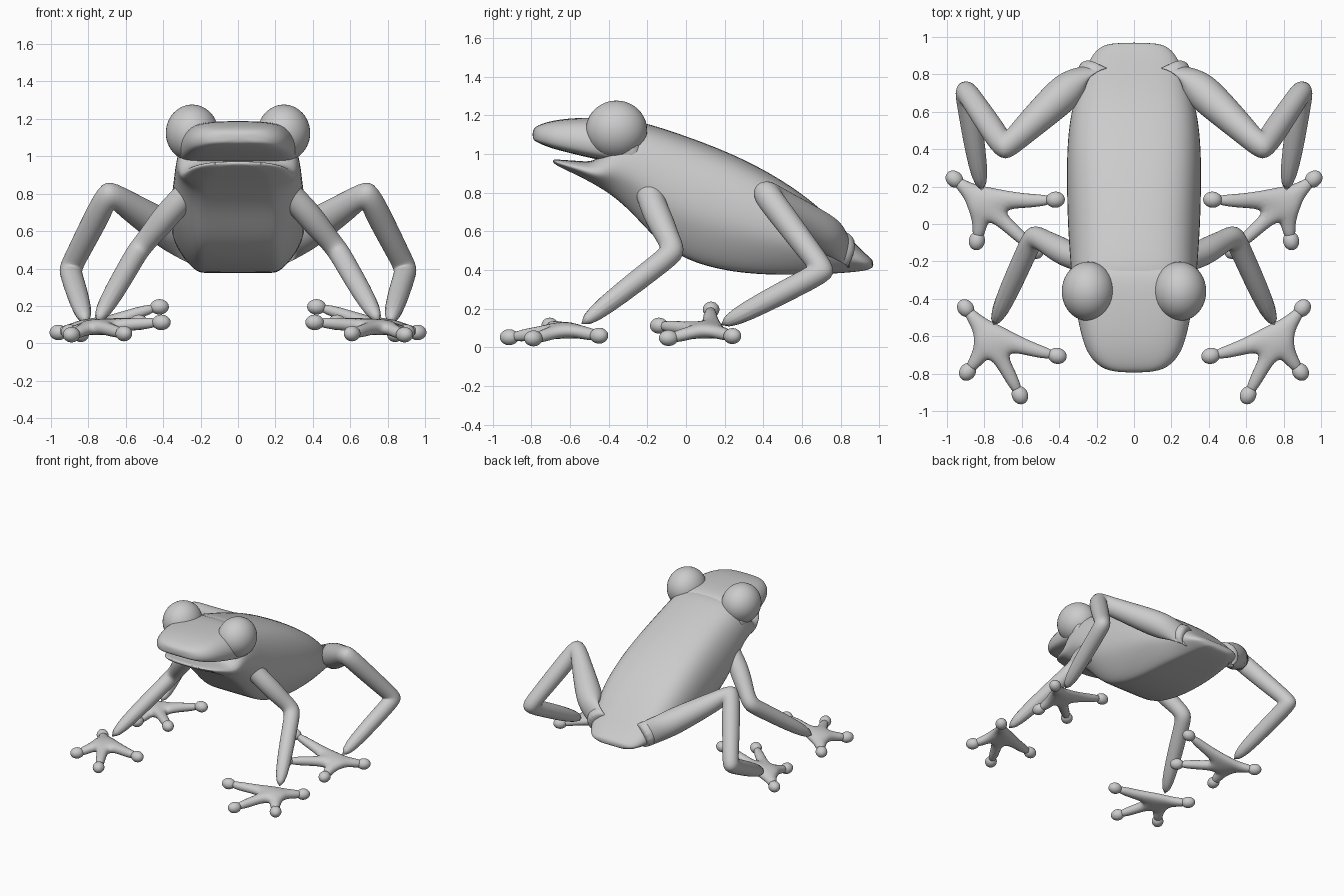
import bpy, bmesh, math
from mathutils import Vector, Matrix

if "Cube" in bpy.data.objects:
    bpy.data.objects.remove(bpy.data.objects["Cube"])


def finish(name, bm, levels=2, mirror=False):
    bmesh.ops.recalc_face_normals(bm, faces=bm.faces)
    me = bpy.data.meshes.new(name)
    bm.to_mesh(me)
    bm.free()
    for p in me.polygons:
        p.use_smooth = True
    ob = bpy.data.objects.new(name, me)
    bpy.context.collection.objects.link(ob)
    if mirror:
        m = ob.modifiers.new("Mirror", 'MIRROR')
        m.use_mirror_merge = False
    s = ob.modifiers.new("Subdivision", 'SUBSURF')
    s.levels = s.render_levels = levels
    return ob


def skin_rings(bm, rings):
    vs = [[bm.verts.new(p) for p in r] for r in rings]
    n = len(vs[0])
    for a, b in zip(vs, vs[1:]):
        for i in range(n):
            bm.faces.new((a[i], a[(i + 1) % n], b[(i + 1) % n], b[i]))
    bm.faces.new(vs[0])
    bm.faces.new(vs[-1])


def loft(name, sections, half, mid_frac):
    """Sections (y, half width, top, bottom) through one cross-section shape."""
    outline = half + [(-x, t) for x, t in half[-2:0:-1]]
    rings = []
    for y, w, top, bot in sections:
        mid = bot + (top - bot) * mid_frac
        rings.append([(x * w * 1.02, y, mid + t * ((top - mid) if t > 0 else (mid - bot)))
                      for x, t in outline])
    bm = bmesh.new()
    skin_rings(bm, rings)
    return finish(name, bm)


def limb(name, pts, sides=12):
    """Tube through (x, y, z, radius) joints, mitred at each bend."""
    P = [(Vector(p[:3]), p[3] * 1.04) for p in pts]
    path = [P[0]]
    for (a, ra), (b, rb), (c, rc) in zip(P, P[1:], P[2:]):
        path += [(b + (a - b).normalized() * rb * 1.5, rb), (b, rb),
                 (b + (c - b).normalized() * rb * 1.5, rb)]
    path.append(P[-1])
    u, rings = Vector((0.3, 0.2, 1)), []
    for i, (p, r) in enumerate(path):
        d1 = (p - path[max(i - 1, 0)][0]).normalized()
        d2 = (path[min(i + 1, len(path) - 1)][0] - p).normalized()
        t = (d1 + d2).normalized()
        u = (u - t * u.dot(t)).normalized()
        v = t.cross(u)
        bend, k = Vector(), 1
        if d1.length and d2.length and (d2 - d1).length > 0.05:
            bend = (d2 - d1).normalized()
            k = min(1 / max(d1.dot(t), 0.1), 1.5)
        ring = []
        for j in range(sides):
            a = 2 * math.pi * j / sides
            o = (u * math.cos(a) + v * math.sin(a)) * r
            ring.append(p + o + bend * o.dot(bend) * (k - 1))
        rings.append(ring)
    bm = bmesh.new()
    skin_rings(bm, rings)
    return finish(name, bm, mirror=True)


def foot(name, centre, tips):
    """Webbed palm with slim toes that end in round pads."""
    bm = bmesh.new()
    c = Vector(centre)
    tips = [Vector(t) for t in tips]
    n = len(tips)

    def pair(p, h):
        return (bm.verts.new(p + Vector((0, 0, h))), bm.verts.new(p - Vector((0, 0, h))))

    dirs = [Vector((t.x - c.x, t.y - c.y, 0)).normalized() for t in tips]
    hub = pair(c, 0.05)
    webs = [pair(c + (dirs[i] + dirs[(i + 1) % n]).normalized() * 0.095, 0.036) for i in range(n)]
    for i, t in enumerate(tips):
        side = Vector((-dirs[i].y, dirs[i].x, 0))
        mid = c.lerp(t, 0.58)
        ma, mb = pair(mid + side * 0.04, 0.037), pair(mid - side * 0.04, 0.037)
        ta, tb = pair(t + side * 0.03, 0.03), pair(t - side * 0.03, 0.03)
        w0, w1 = webs[i - 1], webs[i]
        for k in (0, 1):
            bm.faces.new([q[k] for q in (hub, w0, ma, mb, w1)])
            bm.faces.new([q[k] for q in (ma, ta, tb, mb)])
        edge = [w0, ma, ta, tb, mb, w1]
        for a, b in zip(edge, edge[1:]):
            bm.faces.new((a[0], b[0], b[1], a[1]))
        mat = (Matrix.Translation(t) @ Matrix.Rotation(math.atan2(dirs[i].y, dirs[i].x), 4, 'Z')
               @ Matrix.Diagonal((0.054, 0.046, 0.042, 1)))
        bmesh.ops.create_uvsphere(bm, u_segments=12, v_segments=8, radius=1, matrix=mat)
    return finish(name, bm, mirror=True)


# Body with lower jaw
body_shape = [(0, 1), (.4, .98), (.75, .86), (.95, .5), (1, 0), (.9, -.4),
              (.74, -.77), (.6, -.98), (.5, -1), (0, -1)]
loft("body", [
    (-.69, .10, .975, .955), (-.65, .21, .97, .93), (-.55, .27, .965, .885),
    (-.45, .31, .955, .83), (-.38, .325, 1.12, .785), (-.28, .335, 1.18, .70),
    (-.15, .345, 1.145, .55), (0, .355, 1.095, .45), (.2, .36, 1.02, .395),
    (.4, .36, .925, .375), (.6, .34, .80, .375), (.75, .29, .67, .38),
    (.88, .24, .53, .39), (.945, .19, .47, .40), (.97, .12, .45, .415)], body_shape, .42)

# Upper head and snout
head_shape = [(0, 1), (.5, .98), (.84, .78), (1, .1), (.98, -.6), (.88, -1), (0, -1)]
loft("upper_head", [
    (-.795, .09, 1.125, 1.075), (-.77, .18, 1.15, 1.06), (-.70, .245, 1.172, 1.03),
    (-.6, .28, 1.187, 1.005), (-.45, .31, 1.19, .968), (-.3, .33, 1.185, .95),
    (-.2, .325, 1.15, .92)], head_shape, .45)

# Bulging eyes
bm = bmesh.new()
bmesh.ops.create_uvsphere(bm, u_segments=20, v_segments=12, radius=1,
                          matrix=Matrix.Translation((.245, -.36, 1.125))
                          @ Matrix.Diagonal((.145, .163, .153, 1)))
finish("eyes", bm, 1, True)

# Legs
limb("front_legs", [(.27, -.19, .80, .075), (.35, -.165, .72, .07),
                    (.535, -.06, .495, .058), (.76, -.56, .105, .052)])
limb("hind_legs", [(.2, .84, .50, .09), (.31, .76, .56, .098), (.69, .405, .805, .07),
                   (.90, .715, .395, .06), (.81, .16, .105, .052)])

# Feet
foot("front_feet", (.76, -.62, .09),
     [(.90, -.45, .06), (.89, -.79, .046), (.61, -.915, .052), (.41, -.705, .112)])
foot("hind_feet", (.80, .11, .09),
     [(.96, .24, .058), (.84, -.09, .048), (.53, -.14, .112), (.42, .13, .195)])
